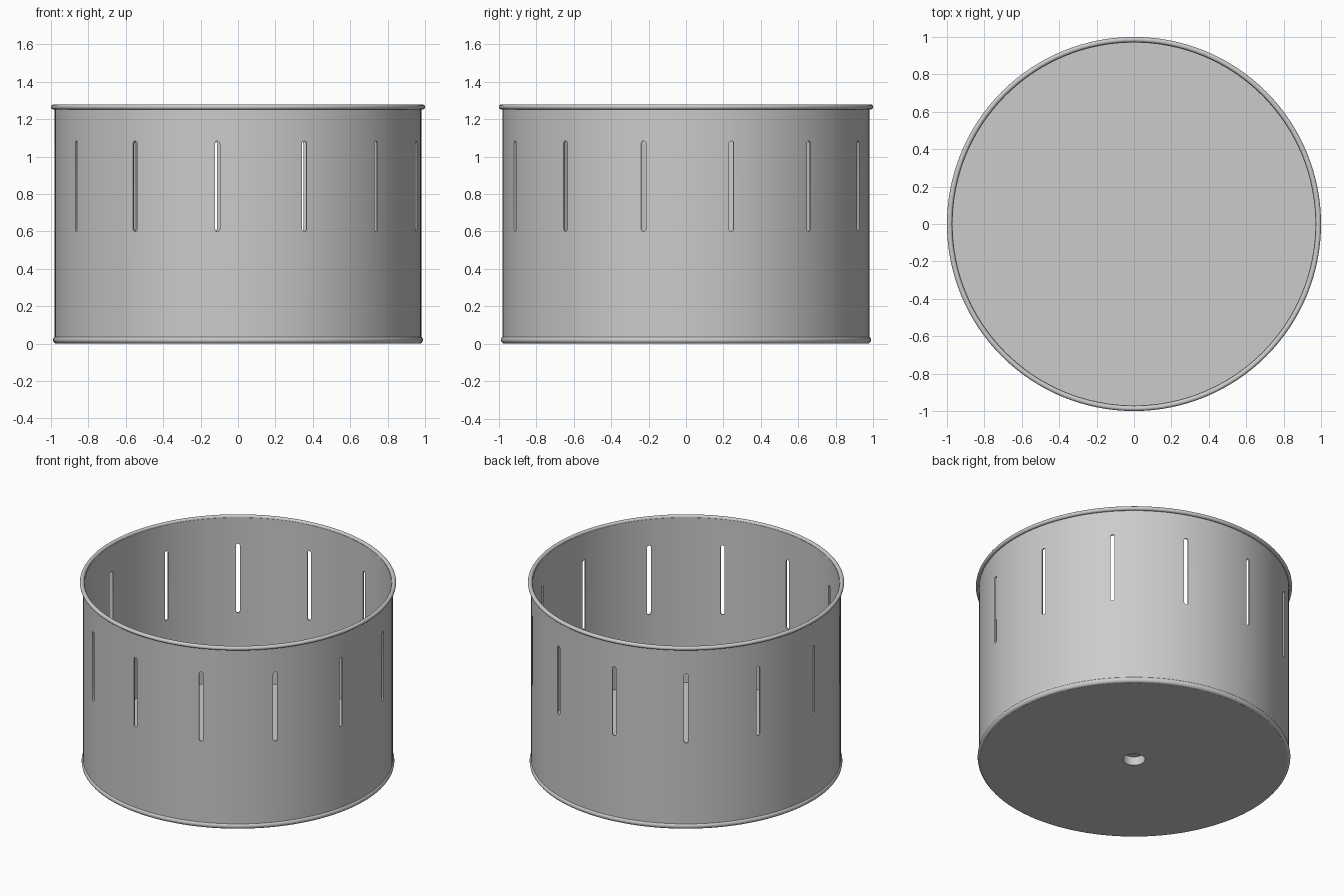
import bpy, bmesh
from math import sin, cos, pi, radians
from mathutils import Matrix, Vector

cube = bpy.data.objects.get("Cube")
if cube:
    bpy.data.objects.remove(cube, do_unlink=True)

SEGMENTS = 128
SLOTS = 13

grey = bpy.data.materials.new("plain grey")
grey.use_nodes = True
grey.diffuse_color = (0.6, 0.6, 0.6, 1)
grey.node_tree.nodes["Principled BSDF"].inputs["Base Color"].default_value = (0.6, 0.6, 0.6, 1)


def make_object(name, bm):
    bmesh.ops.recalc_face_normals(bm, faces=bm.faces)
    mesh = bpy.data.meshes.new(name)
    bm.to_mesh(mesh)
    bm.free()
    mesh.materials.append(grey)
    obj = bpy.data.objects.new(name, mesh)
    bpy.context.collection.objects.link(obj)
    return obj


def activate(obj):
    bpy.ops.object.select_all(action='DESELECT')
    obj.select_set(True)
    bpy.context.view_layer.objects.active = obj


def lathe(name, profile, closed=True):
    """Revolve (radius, height) points around the z axis."""
    bm = bmesh.new()
    verts = [bm.verts.new((r, 0, z)) for r, z in profile]
    edges = [bm.edges.new(pair) for pair in zip(verts, verts[1:])]
    if closed:
        edges.append(bm.edges.new((verts[-1], verts[0])))
    bmesh.ops.spin(bm, geom=verts + edges, cent=(0, 0, 0), axis=(0, 0, 1),
                   angle=2 * pi, steps=SEGMENTS, use_merge=True)
    bmesh.ops.remove_doubles(bm, verts=bm.verts, dist=1e-5)
    return make_object(name, bm)


def ring_profile(radius, height, thickness, steps=16):
    return [(radius + thickness * cos(2 * pi * i / steps),
             height + thickness * sin(2 * pi * i / steps)) for i in range(steps)]


# Thin cylindrical wall
wall = lathe("drum_wall", [(0.97, 0.02), (0.98, 0.02), (0.98, 1.265), (0.97, 1.265)])

# Round-ended cutters for the viewing slots
half_width, low, high = 0.013, 0.6, 1.083
outline = []
for centre, start in ((high - half_width, 0), (low + half_width, pi)):
    for i in range(9):
        a = start + pi * i / 8
        outline.append((0.9, half_width * cos(a), centre + half_width * sin(a)))
bm = bmesh.new()
for k in range(SLOTS):
    turn = Matrix.Rotation(radians(180.45) + 2 * pi * k / SLOTS, 3, 'Z')
    face = bm.faces.new([bm.verts.new(turn @ Vector(p)) for p in outline])
    new = bmesh.ops.extrude_face_region(bm, geom=[face], use_keep_orig=True)["geom"]
    bmesh.ops.translate(bm, vec=turn @ Vector((0.15, 0, 0)),
                        verts=[v for v in new if isinstance(v, bmesh.types.BMVert)])
cutter = make_object("slot_cutter", bm)
cutter.hide_render = True

cut = wall.modifiers.new("slots", 'BOOLEAN')
cut.operation = 'DIFFERENCE'
cut.solver = 'EXACT'
cut.object = cutter
activate(wall)
bpy.ops.object.modifier_apply(modifier=cut.name)
bpy.data.objects.remove(cutter, do_unlink=True)

# Rolled rims
top_rim = lathe("top_rim", ring_profile(0.986, 1.265, 0.014))
bottom_rim = lathe("bottom_rim", ring_profile(0.969, 0.02, 0.02))

# Floor with a blind spindle hole underneath
floor = lathe("floor", [(0, 0.06), (0.07, 0.06), (0.07, 0), (0.972, 0),
                        (0.972, 0.115), (0, 0.115)], closed=False)

for part in (wall, top_rim, bottom_rim, floor):
    activate(part)
    bpy.ops.object.shade_smooth_by_angle(angle=radians(35))
